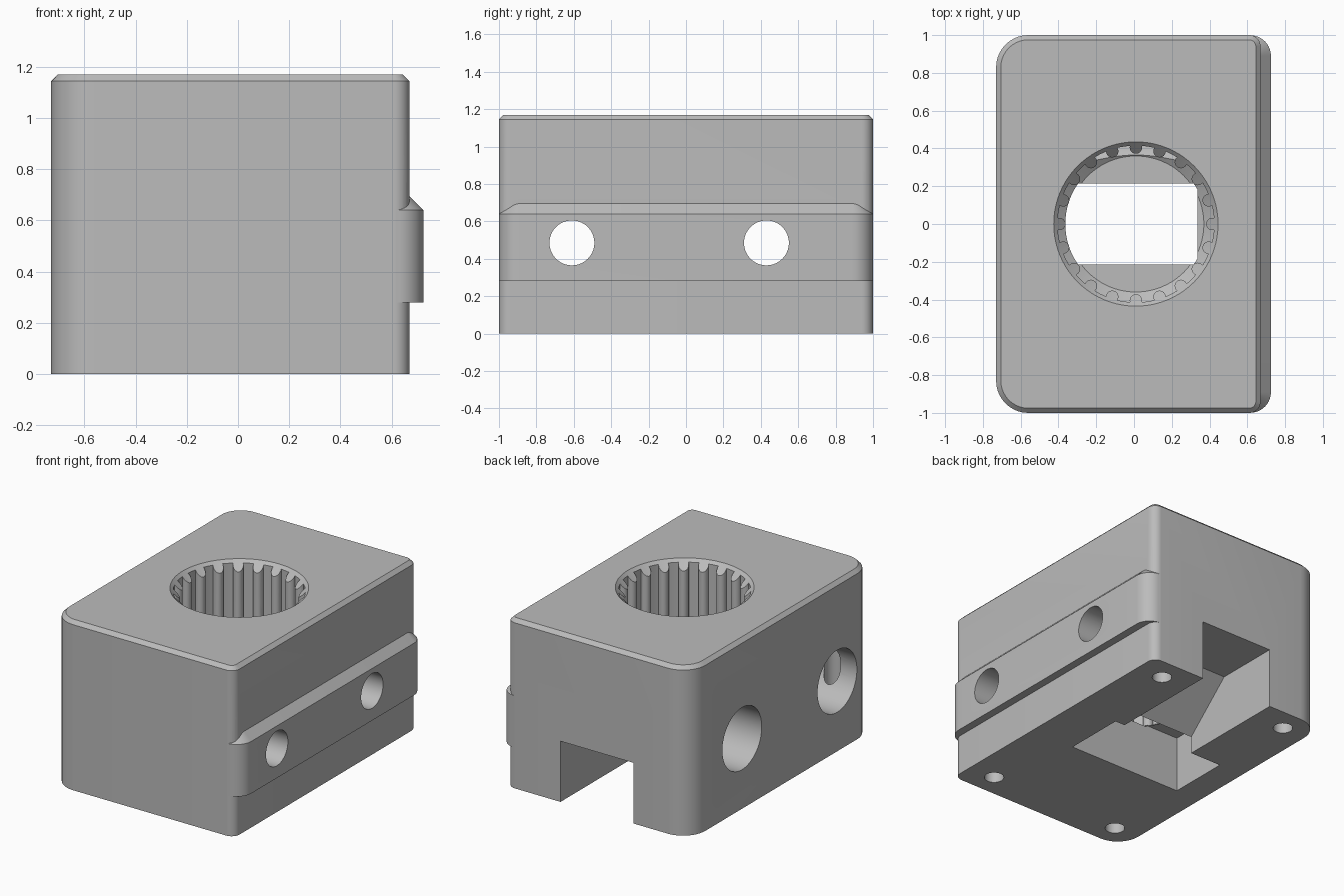
import bpy, bmesh, math
from mathutils import Vector

cube = bpy.data.objects.get("Cube")
if cube:
    bpy.data.objects.remove(cube, do_unlink=True)

grey = bpy.data.materials.new("grey")
grey.use_nodes = True
colour = (0.5, 0.5, 0.5, 1)
grey.diffuse_color = colour
grey.node_tree.nodes["Principled BSDF"].inputs["Base Color"].default_value = colour


def loft(name, *rings):
    """Closed solid through rings of equal point count, capped at both ends."""
    bm = bmesh.new()
    loops = [[bm.verts.new(p) for p in ring] for ring in rings]
    for low, high in zip(loops, loops[1:]):
        for i in range(len(low)):
            j = (i + 1) % len(low)
            bm.faces.new((low[i], low[j], high[j], high[i]))
    bm.faces.new(loops[0][::-1])
    bm.faces.new(loops[-1])
    bmesh.ops.recalc_face_normals(bm, faces=bm.faces)
    mesh = bpy.data.meshes.new(name)
    bm.to_mesh(mesh)
    bm.free()
    ob = bpy.data.objects.new(name, mesh)
    bpy.context.collection.objects.link(ob)
    mesh.materials.append(grey)
    return ob


def rounded(x0, x1, y, z, r_left, r_right, inset=0):
    """Rounded rectangle outline at height z."""
    corners = [(x1, y, r_right), (x0, y, r_left), (x0, -y, r_left), (x1, -y, r_right)]
    pts = []
    for k, (cx, cy, r) in enumerate(corners):
        mx = cx - math.copysign(r, cx)
        my = cy - math.copysign(r, cy)
        for s in range(11):
            a = math.pi / 2 * (k + s / 10)
            pts.append((mx + (r - inset) * math.cos(a), my + (r - inset) * math.sin(a), z))
    return pts


def circle(centre, r, axis="z", n=64):
    pts = []
    for i in range(n):
        a = math.tau * i / n
        u, v = r * math.cos(a), r * math.sin(a)
        pts.append(Vector(centre) + Vector((u, v, 0) if axis == "z" else (0, u, v)))
    return pts


def combine(target, tool, operation="DIFFERENCE"):
    mod = target.modifiers.new(tool.name, "BOOLEAN")
    mod.operation, mod.solver, mod.object = operation, "EXACT", tool
    bpy.context.view_layer.objects.active = target
    bpy.ops.object.modifier_apply(modifier=mod.name)
    bpy.data.objects.remove(tool, do_unlink=True)


def box(name, x0, x1, y0, y1, z0, z1):
    rect = [(x0, y0), (x1, y0), (x1, y1), (x0, y1)]
    return loft(name, [(x, y, z0) for x, y in rect], [(x, y, z1) for x, y in rect])


# Block with rounded vertical edges and a chamfered top
TOP = 1.17
body = loft("block_body",
            rounded(-0.73, 0.67, 1, 0, 0.17, 0.06),
            rounded(-0.73, 0.67, 1, TOP - 0.025, 0.17, 0.06),
            rounded(-0.73, 0.67, 1, TOP, 0.17, 0.06, 0.025))

# Raised side rail with a sloping upper edge
rail = loft("side_rail",
            rounded(-0.4, 0.725, 0.9995, 0.28, 0.11, 0.11),
            rounded(-0.4, 0.725, 0.9995, 0.64, 0.11, 0.11),
            rounded(-0.4, 0.725, 0.9995, 0.697, 0.11, 0.11, 0.057))
combine(body, rail, "UNION")

# Splined bore with a sloping foot, inward ribs and a lead-in chamfer
BORE_X, FLOOR = 0.01, 0.38
combine(body, loft("bore",
                   circle((BORE_X, 0, FLOOR), 0.36, n=80),
                   circle((BORE_X, 0, FLOOR + 0.04), 0.415, n=80),
                   circle((BORE_X, 0, TOP + 0.1), 0.415, n=80)))
for i in range(20):
    a = math.tau * i / 20
    cx, cy = BORE_X + 0.405 * math.cos(a), 0.405 * math.sin(a)
    combine(body, loft("rib", circle((cx, cy, FLOOR + 0.015), 0.033, n=16),
                       circle((cx, cy, TOP - 0.01), 0.033, n=16)), "UNION")
combine(body, loft("lead_in", circle((BORE_X, 0, TOP - 0.09), 0.345, n=80),
                   circle((BORE_X, 0, TOP + 0.01), 0.445, n=80)))

# Pocket under the bore, open at the bottom
combine(body, box("pocket", -0.54, 0.335, -0.215, 0.215, -0.1, FLOOR + 0.01))

# Back channel whose ceiling slopes down to a lip at the pocket
profile = [(1.2, -0.1), (1.2, 0.42), (0.545, 0.42), (0.215, 0.12), (0.1, 0.12), (0.1, -0.1)]
combine(body, loft("back_channel", [(-0.3, y, z) for y, z in profile],
                   [(0.26, y, z) for y, z in profile]))

# Cross holes, counterbored on the plain side
for y in (-0.61, 0.43):
    combine(body, loft("cross_hole", circle((-1, y, 0.485), 0.12, "x"),
                       circle((1, y, 0.485), 0.12, "x")))
    combine(body, loft("counterbore", circle((-1, y, 0.485), 0.215, "x"),
                       circle((-0.4, y, 0.485), 0.215, "x")))

# Mounting holes in the underside
for x in (-0.545, 0.47):
    for y in (-0.84, 0.84):
        combine(body, loft("mounting_hole", circle((x, y, -0.1), 0.063, n=32),
                           circle((x, y, 0.7), 0.063, n=32)))

# Smooth curved walls, keep edges sharp
bpy.ops.object.select_all(action="DESELECT")
body.select_set(True)
bpy.context.view_layer.objects.active = body
bpy.ops.object.shade_smooth_by_angle(angle=math.radians(28))
